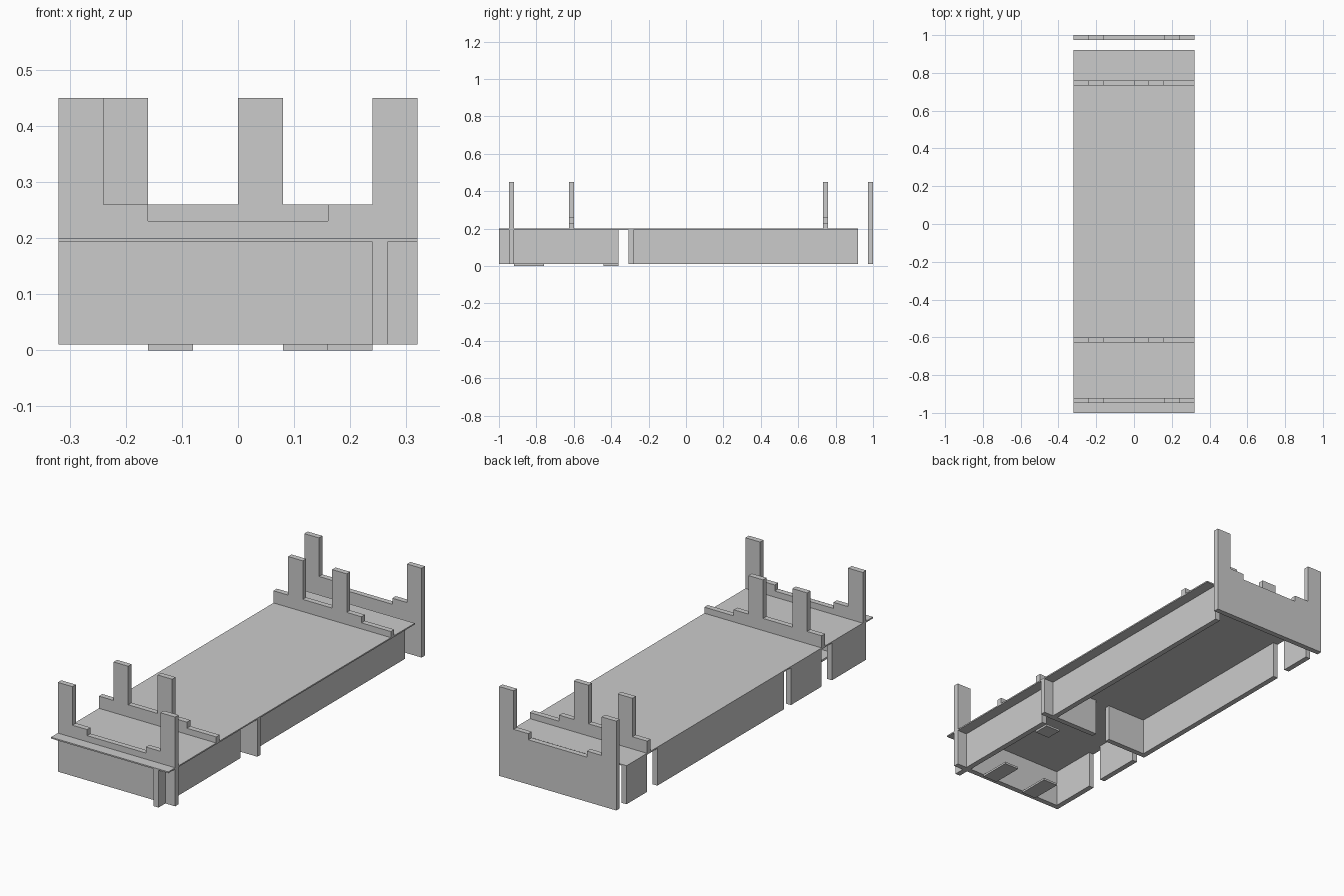
import bpy, bmesh

if "Cube" in bpy.data.objects:
    bpy.data.objects.remove(bpy.data.objects["Cube"])

T = 0.0267          # wall thickness (a third of a 0.08 grid cell)
Z0, Z1, DECK = 0.01, 0.1933, 0.2


def finish(name, bm):
    bmesh.ops.recalc_face_normals(bm, faces=bm.faces)
    mesh = bpy.data.meshes.new(name)
    bm.to_mesh(mesh)
    bm.free()
    obj = bpy.data.objects.new(name, mesh)
    bpy.context.collection.objects.link(obj)
    return obj


def box(name, x0, x1, y0, y1, z0, z1):
    bm = bmesh.new()
    bmesh.ops.create_cube(bm, size=1)
    for v in bm.verts:
        v.co.x = x1 if v.co.x > 0 else x0
        v.co.y = y1 if v.co.y > 0 else y0
        v.co.z = z1 if v.co.z > 0 else z0
    return finish(name, bm)


def parapet(name, y_back, bottom, steps):
    """Extrude a stepped outline; steps = (x start, x end, top height)."""
    pts = [(steps[-1][1], bottom), (steps[0][0], bottom)]
    for x0, x1, z in steps:
        pts += [(x0, z), (x1, z)]
    bm = bmesh.new()
    face = bm.faces.new([bm.verts.new((x, y_back, z)) for x, z in pts])
    ext = bmesh.ops.extrude_face_region(bm, geom=[face])
    moved = [g for g in ext["geom"] if isinstance(g, bmesh.types.BMVert)]
    bmesh.ops.translate(bm, verts=moved, vec=(0, -T, 0))
    return finish(name, bm)


# Deck
box("deck", -0.32, 0.32, -1.0, 0.92, Z1, DECK)

# Full-height end panels with symmetric stepped tops
outer = [(-0.32, -0.24, 0.45), (-0.24, -0.16, 0.26), (-0.16, 0.16, 0.23),
         (0.16, 0.24, 0.26), (0.24, 0.32, 0.45)]
parapet("front_end_panel", -0.92, Z0, outer)
parapet("back_end_panel", 1.0, Z0, outer)

# Inner parapets standing on the deck, off-centre posts
inner = [(-0.32, -0.24, 0.26), (-0.24, -0.16, 0.45), (-0.16, 0.0, 0.26),
         (0.0, 0.08, 0.45), (0.08, 0.16, 0.26), (0.16, 0.32, 0.23)]
parapet("front_inner_parapet", -0.6, DECK, inner)
parapet("back_inner_parapet", 0.76, DECK, inner)

# Lengthwise walls below the deck
for i, (y0, y1) in enumerate([(-1.0, -0.36), (-0.28, 0.92)]):
    box(f"right_wall_{i + 1}", 0.24, 0.24 + T, y0, y1, Z0, Z1)
for i, (y0, y1) in enumerate([(-0.92, -0.68), (-0.6, -0.36),
                              (-0.28, 0.68), (0.76, 0.92)]):
    box(f"left_wall_{i + 1}", -0.32, -0.32 + T, y0, y1, Z0, Z1)

# Cross wall with a doorway
for i, (x0, x1) in enumerate([(-0.32, -0.08), (0.0, 0.32)]):
    box(f"cross_wall_{i + 1}", x0, x1, -0.28 - T, -0.28, Z0, Z1)

# Thin floor plates
for i, (x0, x1, y0, y1) in enumerate([(-0.16, -0.08, -0.92, -0.76),
                                      (0.08, 0.16, -0.92, -0.76),
                                      (0.16, 0.24, -0.44, -0.36)]):
    box(f"floor_plate_{i + 1}", x0, x1, y0, y1, 0.0, Z0)
